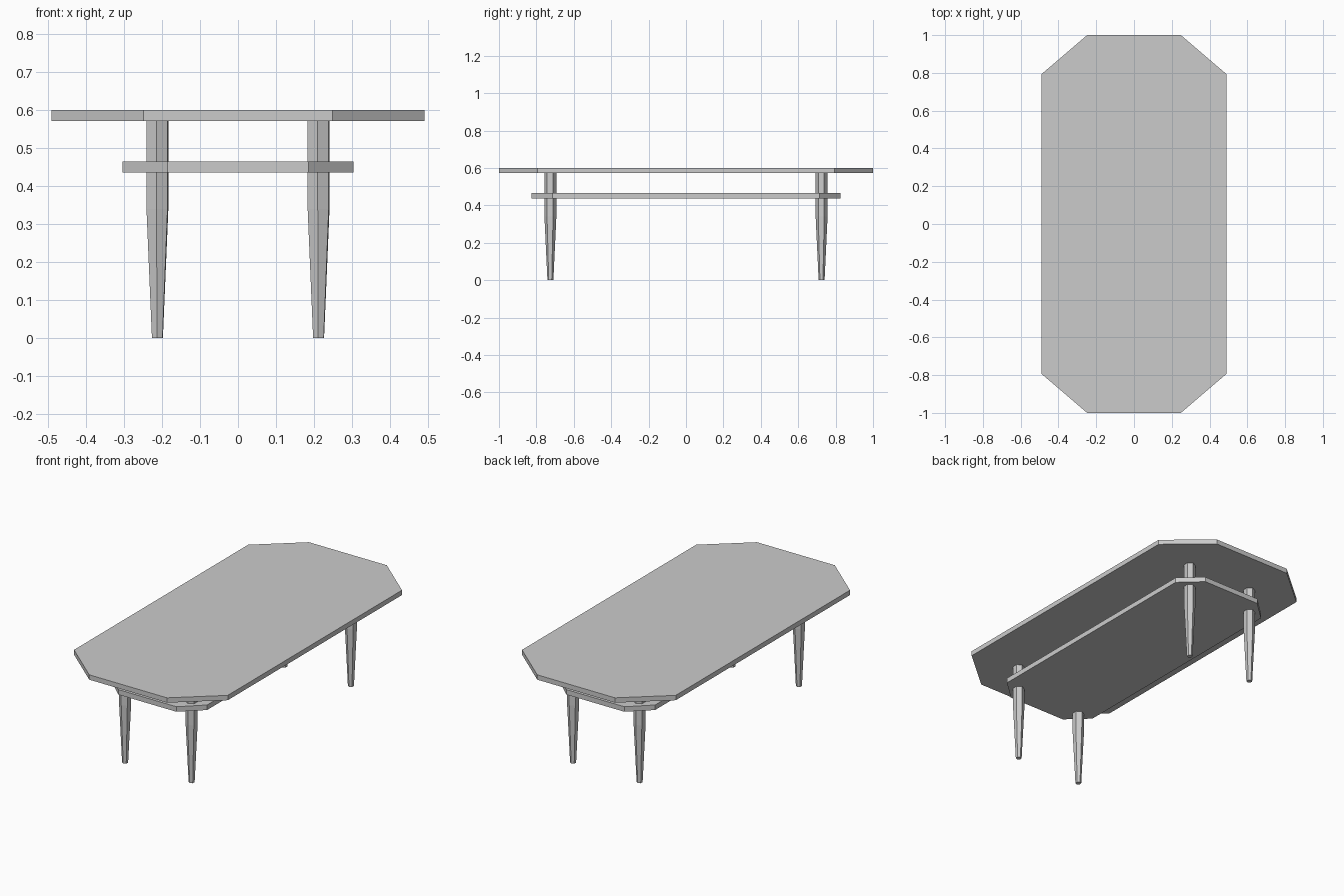
import bpy, bmesh, math

cube = bpy.data.objects.get("Cube")
if cube:
    bpy.data.objects.remove(cube, do_unlink=True)

grey = bpy.data.materials.new("light_grey")
grey.use_nodes = True
colour = (0.6, 0.6, 0.6, 1)
grey.diffuse_color = colour
grey.node_tree.nodes["Principled BSDF"].inputs["Base Color"].default_value = colour


def loft(name, rings, location=(0, 0, 0)):
    """Join matching rings of points into a closed, flat-faced solid."""
    bm = bmesh.new()
    loops = [[bm.verts.new(p) for p in ring] for ring in rings]
    count = len(loops[0])
    for low, high in zip(loops, loops[1:]):
        for i in range(count):
            j = (i + 1) % count
            bm.faces.new((low[i], low[j], high[j], high[i]))
    bm.faces.new(loops[0][::-1])
    bm.faces.new(loops[-1])
    mesh = bpy.data.meshes.new(name)
    bm.to_mesh(mesh)
    bm.free()
    mesh.materials.append(grey)
    obj = bpy.data.objects.new(name, mesh)
    obj.location = location
    bpy.context.collection.objects.link(obj)
    return obj


def clipped_board(name, half_x, half_y, inner_x, inner_y, bottom, top):
    """Flat board with its four corners cut off."""
    outline = [(half_x, -inner_y), (half_x, inner_y), (inner_x, half_y), (-inner_x, half_y),
               (-half_x, inner_y), (-half_x, -inner_y), (-inner_x, -half_y), (inner_x, -half_y)]
    return loft(name, [[(x, y, z) for x, y in outline] for z in (bottom, top)])


# Table top and lower shelf
clipped_board("table_top", 0.49, 1.0, 0.248, 0.793, 0.572, 0.6)
clipped_board("shelf", 0.304, 0.825, 0.185, 0.715, 0.436, 0.465)

# Six-sided legs, straight above and tapered below
leg_profile = [(0, 0.016), (0.34, 0.032), (0.572, 0.032)]
angles = [math.radians(60 * i + 26) for i in range(6)]
leg_rings = [[(r * math.cos(a), r * math.sin(a), z) for a in angles] for z, r in leg_profile]
for end, y in (("front", -0.725), ("back", 0.725)):
    for side, x in (("right", -0.212), ("left", 0.212)):
        loft(f"{end}_{side}_leg", leg_rings, (x, y, 0))
